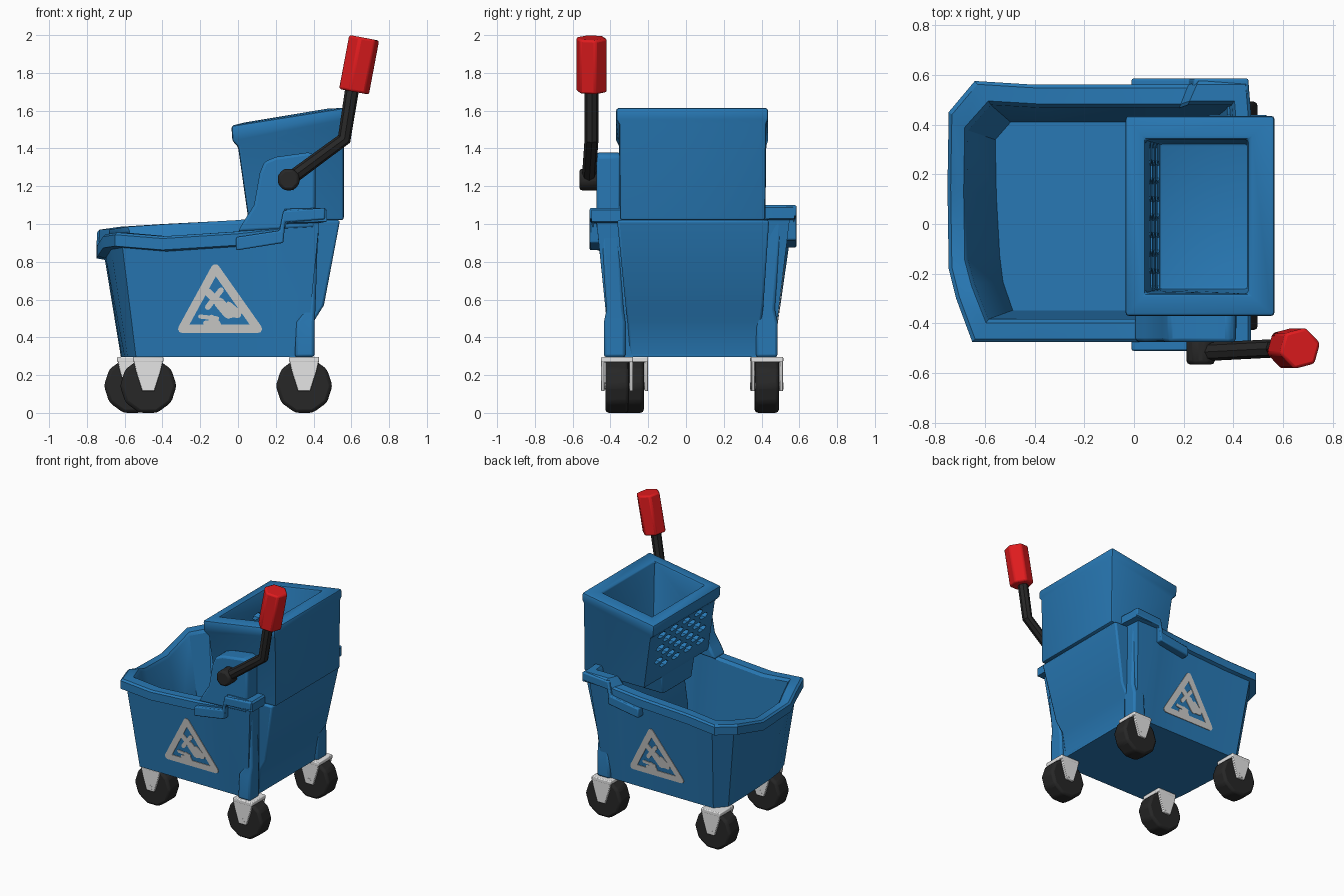
import bpy, bmesh, math
from mathutils import Vector

if "Cube" in bpy.data.objects:
    bpy.data.objects.remove(bpy.data.objects["Cube"])


def mat(name, rgb):
    m = bpy.data.materials.new(name)
    m.diffuse_color = (*rgb, 1)
    m.use_nodes = True
    m.node_tree.nodes["Principled BSDF"].inputs["Base Color"].default_value = m.diffuse_color
    return m


BLUE = mat("blue_plastic", (0.021, 0.19, 0.46))
RED = mat("red_grip", (0.74, 0.011, 0.013))
BLACK = mat("black_rubber", (0.020, 0.020, 0.020))
STEEL = mat("light_grey_metal", (0.78, 0.78, 0.78))
SIGN = mat("grey_sign", (0.60, 0.60, 0.59))


def finish(name, bm, material, bevel=0.0):
    bmesh.ops.recalc_face_normals(bm, faces=bm.faces[:])
    me = bpy.data.meshes.new(name)
    bm.to_mesh(me)
    bm.free()
    ob = bpy.data.objects.new(name, me)
    bpy.context.collection.objects.link(ob)
    me.materials.append(material)
    if bevel:
        b = ob.modifiers.new("bevel", "BEVEL")
        b.width, b.segments, b.limit_method = bevel, 2, 'ANGLE'
        b.angle_limit = math.radians(35)
    return ob


def add_loft(bm, loops):
    rings = [[bm.verts.new(p) for p in lp] for lp in loops]
    n = len(rings[0])
    for a, b in zip(rings, rings[1:]):
        for i in range(n):
            j = (i + 1) % n
            bm.faces.new((a[i], a[j], b[j], b[i]))
    bm.faces.new(rings[0])
    bm.faces.new(rings[-1])


def loft(name, loops, material, bevel=0.0):
    bm = bmesh.new()
    add_loft(bm, loops)
    return finish(name, bm, material, bevel)


def rect(x0, x1, y0, y1, z0, z1=None):
    z1 = z0 if z1 is None else z1
    return [(x0, y0, z0), (x1, y0, z1), (x1, y1, z1), (x0, y1, z0)]


def slab(name, pts, y0, y1, material, bevel=0.0):
    return loft(name, [[(x, y, z) for x, z in pts] for y in (y0, y1)], material, bevel)


def rod(name, p, q, r, sides, material, bevel=0.0, turn=0.0):
    p, q = Vector(p), Vector(q)
    d = (q - p).normalized()
    u = d.cross(Vector((0, 1, 0) if abs(d.y) < 0.9 else (1, 0, 0))).normalized()
    v = d.cross(u)
    ang = [2 * math.pi * i / sides + turn for i in range(sides)]
    return loft(name, [[c + u * r * math.cos(a) + v * r * math.sin(a) for a in ang]
                       for c in (p, q)], material, bevel)


# bucket tub: rim x, y, z then base x, y (front lip sags between its corners)
TUB = [(-.745, -.18, .90, -.60, -.15), (-.715, -.30, .945, -.585, -.27),
       (-.65, -.475, .955, -.54, -.40), (-.40, -.475, .935, -.35, -.40),
       (0, -.475, .96, 0, -.40), (.22, -.475, .985, .20, -.40),
       (.26, -.50, 1.08, .23, -.40), (.47, -.50, 1.085, .36, -.40),
       (.47, -.38, 1.085, .38, -.30), (.47, .45, 1.10, .38, .37),
       (.46, .575, 1.10, .36, .46), (.26, .575, 1.10, .23, .46),
       (.22, .56, 1.04, .20, .46), (0, .56, 1.02, 0, .46),
       (-.40, .56, 1.0, -.35, .46), (-.64, .575, .985, -.55, .46),
       (-.745, .45, .97, -.62, .38), (-.75, .15, .89, -.615, .12)]
CX, CY = -0.1, 0.04


def rim(sx, sy, dz):
    return [(CX + (x - CX) * sx, CY + (y - CY) * sy, z + dz) for x, y, z, _, _ in TUB]


def base(sx, sy, h):
    return [(CX + (x - CX) * sx, CY + (y - CY) * sy, h) for _, _, _, x, y in TUB]


loft("bucket_tub", [base(1, 1, .295), rim(.93, .95, -.08), rim(1, 1, -.072), rim(1, 1, -.012),
                    rim(.98, .975, 0), rim(.90, .85, 0), rim(.88, .82, -.02),
                    base(.88, .88, .35)], BLUE)

# bulging back panel under the wringer
loft("back_panel", [rect(.2, .38, -.30, .39, .30), rect(.2, .405, -.31, .40, .49),
                    rect(.2, .455, -.32, .41, .57), rect(.3, .54, -.365, .44, 1.02)],
     BLUE, .012)


# paired back corner legs and raised rim clips
def flip(y, m):
    return .05 - y if m else y


for m, side in enumerate(("near", "far")):
    loft("corner_leg_" + side,
         [rect(x0, x1, flip(y0, m), flip(y1, m), z) for x0, x1, y0, y1, z in
          [(.30, .405, -.435, -.32, .295), (.31, .405, -.435, -.32, .48),
           (.355, .41, -.42, -.33, .55), (.375, .425, -.455, -.36, 1.01)]], BLUE, .015)
    dz = .015 * m
    slab("rim_clip_" + side, [(-.01, .86 + dz), (.24, .90 + dz), (.25, 1.01 + dz),
                              (.46, 1.025 + dz), (.46, 1.085 + dz), (.24, 1.07 + dz),
                              (.22, .965 + dz), (-.01, .93 + dz)],
         (-.51, .585)[m], (-.45, .52)[m], BLUE, .008)

# wringer box with sloped open top
box = loft("wringer_box", [rect(.055, .56, -.35, .42, 1.02),
                           rect(0, .56, -.355, .425, 1.41, 1.53),
                           rect(-.03, .565, -.37, .435, 1.44, 1.555),
                           rect(-.035, .565, -.37, .435, 1.52, 1.615),
                           rect(.045, .46, -.28, .34, 1.54, 1.61),
                           rect(.10, .46, -.265, .325, 1.11)], BLUE, .014)
loft("wringer_chute", [rect(.07, .30, -.17, .17, .88), rect(.058, .35, -.19, .21, 1.04)],
     BLUE, .01)

# drain holes cut through the wringer front, staggered hexagons
bm = bmesh.new()
for r in range(6):
    z = 1.135 + r * .05
    for c in range(4):
        y = -.225 + c * .145 + (.07 if r % 2 else 0)
        hexa = [(math.cos(k * math.pi / 3), math.sin(k * math.pi / 3)) for k in range(6)]
        add_loft(bm, [[(x, y + a * .05, z + b * .022) for a, b in hexa] for x in (-.05, .16)])
cutter = finish("hole_cutter", bm, BLUE)
cutter.hide_render = True
cut = box.modifiers.new("holes", "BOOLEAN")
cut.operation, cut.object, cut.solver = 'DIFFERENCE', cutter, 'EXACT'
bpy.context.view_layer.update()
done = bpy.data.meshes.new_from_object(box.evaluated_get(bpy.context.evaluated_depsgraph_get()))
box.modifiers.clear()
box.data = done
bpy.data.objects.remove(cutter)

# handle bracket, lever and grip
slab("handle_bracket", [(0, .96), (.04, 1.03), (.085, 1.1), (.115, 1.27), (.14, 1.33),
                        (.20, 1.355), (.38, 1.38), (.41, 1.36), (.41, .98)],
     -.475, -.345, BLUE, .015)
rod("lever_pivot", (.268, -.565, 1.235), (.268, -.46, 1.235), .062, 8, BLACK, .016, .39)
path = [(.27, -.515, 1.235), (.562, -.50, 1.45), (.605, -.50, 1.72)]
cu = bpy.data.curves.new("lever_path", 'CURVE')
cu.dimensions, cu.bevel_depth, cu.bevel_resolution = '3D', .037, 2
cu.use_fill_caps = True
sp = cu.splines.new('POLY')
sp.points.add(2)
for pt, co in zip(sp.points, path):
    pt.co = (*co, 1)
tmp = bpy.data.objects.new("lever_path", cu)
bpy.context.collection.objects.link(tmp)
bm = bmesh.new()
bm.from_mesh(tmp.to_mesh())
tmp.to_mesh_clear()
bpy.data.objects.remove(tmp)
finish("lever_rod", bm, BLACK)
rod("lever_grip", (.614, -.50, 1.70), (.668, -.50, 1.986), .086, 6, RED, .012, .25)


# casters
def caster(name, x, y):
    z = .143
    rod(name + "_wheel", (x, y - .062, z), (x, y + .062, z), .15, 10, BLACK, .018, .314)
    rod(name + "_axle", (x, y - .085, z), (x, y + .085, z), .018, 8, STEEL)
    loft(name + "_plate", [rect(x - .08, x + .08, y - .085, y + .085, h) for h in (.268, .297)],
         STEEL, .006)
    for s in (-1, 1):
        slab(name + "_fork", [(x - .08, .285), (x + .08, .285), (x + .065, .22),
                              (x + .032, .115), (x - .032, .115), (x - .065, .22)],
             y + s * .066, y + s * .084, STEEL, .004)


for nm, x, y in (("front_caster_near", -.475, -.285), ("front_caster_far", -.56, .425),
                 ("back_caster_near", .35, -.365), ("back_caster_far", .35, .43)):
    caster(nm, x, y)

# wet floor symbol: capsule strokes x, z, x, z, width laid on the side walls
STROKES = [(-.295, .445, .105, .445, .045), (.105, .445, -.12, .765, .045),
           (-.12, .765, -.295, .445, .045), (-.16, .64, -.09, .57, .04),
           (-.09, .65, -.16, .56, .03), (-.10, .585, -.05, .525, .055),
           (-.05, .525, .0, .52, .035), (-.05, .575, .005, .53, .03),
           (-.20, .51, -.11, .50, .022), (-.17, .475, -.11, .475, .03),
           (-.14, .50, -.11, .47, .04)]


def wall(z, m):
    if m:
        return .46 + .074 * (z - .295) / .635
    return -.40 - .049 * (z - .295) / .585


for m, side in enumerate(("near", "far")):
    bm = bmesh.new()
    for x0, z0, x1, z1, w in STROKES:
        a = math.atan2(z1 - z0, x1 - x0)
        pts = []
        for cx, cz, off in ((x1, z1, -.5), (x0, z0, .5)):
            for k in range(5):
                t = a + math.pi * (off + k / 4)
                pts.append((cx + w / 2 * math.cos(t), cz + w / 2 * math.sin(t)))
        out = 1 if m else -1
        add_loft(bm, [[(-.19 - x if m else x, wall(z, m) + out * d, z) for x, z in pts]
                      for d in (-.003, .005)])
    finish("floor_warning_sign_" + side, bm, SIGN)

bpy.ops.object.select_all(action='SELECT')
bpy.context.view_layer.objects.active = bpy.context.selected_objects[0]
bpy.ops.object.shade_smooth_by_angle(angle=math.radians(32))
